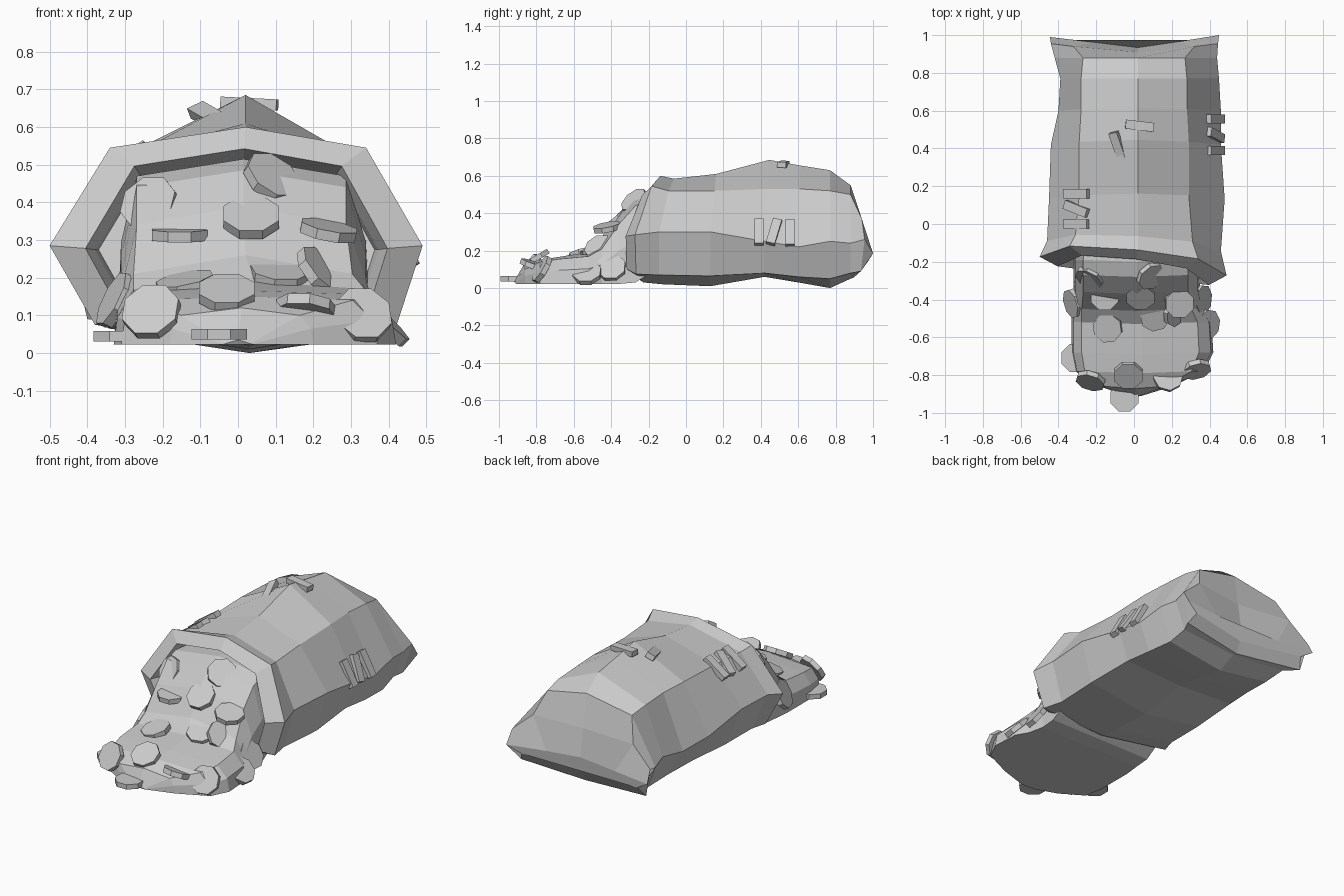
import bpy, math
from mathutils import Vector, Matrix

grey = bpy.data.materials.new("plain grey")
grey.diffuse_color = (0.6, 0.6, 0.6, 1)


def make(name, verts, faces):
    me = bpy.data.meshes.new(name)
    me.from_pydata(verts, [], faces)
    me.materials.append(grey)
    ob = bpy.data.objects.new(name, me)
    bpy.context.collection.objects.link(ob)
    return ob


def loft(name, rings, cap_start=True):
    """Skin closed rings of equal size, running from front to back."""
    n = len(rings[0])
    verts = [p for r in rings for p in r]
    faces = []
    for i in range(len(rings) - 1):
        for j in range(n):
            k = (j + 1) % n
            faces.append((i*n + j, i*n + k, (i+1)*n + k, (i+1)*n + j))
    if cap_start:
        faces.append(tuple(reversed(range(n))))
    faces.append(tuple(range((len(rings) - 1)*n, len(rings)*n)))
    return make(name, verts, faces)


# Sack: y at base, lean, skew, left x, right x, side z, shoulder x, shoulder z, top z, low z, bottom z
rows = [
    (-.225, .09, .10, -.50, .49, .285, .34, .545, .60, .075, .03),
    (-.12, .06, .06, -.46, .46, .30, .31, .52, .585, .07, .02),
    (.13, .03, 0, -.45, .48, .30, .29, .52, .61, .065, .01),
    (.42, .02, 0, -.44, .46, .25, .29, .53, .685, .08, .06),
    (.60, .01, 0, -.40, .46, .22, .28, .53, .655, .06, .03),
    (.77, 0, 0, -.39, .45, .25, .28, .52, .63, .05, .0),
    (.88, 0, 0, -.42, .44, .24, .27, .50, .55, .08, .05),
]


def ring(y, lean, skew, xl, xr, zs, xu, zu, zt, zl, zb):
    pts = [(xl, zs), (-xu, zu), (.02, zt), (xu, zu), (xr, zs),
           (xr * .86, zl), (.03, zb), (xl * .76, zl)]
    return [Vector((x, y + lean * max(0, z - .28) / .32 - skew * x, z)) for x, z in pts]


outer = [ring(*r) for r in rows]
# Pinched back seam with two pointed corners
outer.append([Vector(p) for p in [
    (-.44, .955, .26), (-.32, .94, .37), (.02, .91, .36), (.32, .94, .37),
    (.445, .955, .26), (.40, .935, .09), (.02, .895, .055), (-.40, .935, .09)]])
outer.append([Vector(p) for p in [
    (-.445, .99, .19), (-.22, .963, .195), (.02, .934, .20), (.22, .963, .195),
    (.45, 1, .185), (.37, .975, .145), (.02, .928, .12), (-.37, .975, .145)]])
# Folded rim and inner lining
centre = Vector((.0, 0, .24))


def inner(sx, sz, dy):
    return [Vector((p.x * sx, p.y + dy, max(.035, centre.z + (p.z - centre.z) * sz)))
            for p in outer[0]]


lining = [inner(.74, .76, .08), inner(.76, .76, .03), inner(.81, .84, -.05)]
loft("sack", lining + outer)

# Spilled heap: y of the base, left and right x, crest heights, base height
heap_rows = [
    (-.91, -.04, .04, .025, .035, .022),
    (-.86, -.18, .20, .10, .12, .022),
    (-.78, -.31, .37, .14, .15, .022),
    (-.68, -.33, .42, .155, .165, .022),
    (-.52, -.33, .41, .17, .19, .022),
    (-.45, -.33, .37, .21, .26, .022),
    (-.36, -.32, .35, .34, .39, .022),
    (-.27, -.32, .35, .44, .485, .03),
    (-.19, -.32, .35, .47, .515, .08),
    (-.05, -.30, .33, .47, .515, .10),
]
heap = []
for y, xl, xr, z1, z2, zb in heap_rows:
    c = (xl + xr) / 2
    mid = zb + (z1 - zb) * .55
    heap.append([Vector(p) for p in [
        (xl, y, zb), (xl * .97, y, mid), (xl * .84, y, z1),
        (c, y - .01, z2), (xr * .82, y, z1), (xr * .97, y, mid), (xr, y, zb)]])
loft("spilled_heap", heap)

# Coins: position, facing direction
coins = [
    ((-.31, -.71, .045), (0, 0, 1)), ((-.05, -.918, .05), (0, 0, 1)),
    ((.18, -.81, .12), (.1, .35, 1)), ((-.23, -.83, .11), (-.3, -1, .6)),
    ((.33, -.77, .10), (.25, -1, .6)), ((-.03, -.80, .16), (0, -.6, 1)),
    ((-.14, -.55, .185), (-.2, -.25, 1)), ((.11, -.49, .21), (.1, -.4, 1)),
    ((.22, -.465, .215), (.8, -.4, .7)), ((.39, -.53, .08), (.7, -.1, .7)),
    ((-.325, -.42, .14), (-1, -.3, .5)), ((.36, -.40, .11), (1, -.1, .6)),
    ((.035, -.385, .36), (0, -.8, 1)), ((.09, -.275, .465), (.5, -.6, .7)),
    ((-.155, -.38, .315), (0, -.1, 1)), ((.24, -.42, .325), (.2, -.2, 1)),
    ((-.235, -.285, .395), (-.4, -.8, .5)),
]
SIDES, R, H = 8, .08, .014
for i, (pos, facing) in enumerate(coins):
    m = Matrix.Translation(pos) @ Vector(facing).to_track_quat('Z', 'Y').to_matrix().to_4x4()
    rings = [[m @ Vector((R * math.cos(a), R * math.sin(a), z))
              for a in (math.tau * (j + .5) / SIDES for j in range(SIDES))]
             for z in (-H, H)]
    loft(f"coin_{i + 1}", rings)

# Stitches: position, long direction, outward direction
stitches = [
    ((-.305, .00, .505), (1, 0, .7), (-.6, 0, 1)),
    ((-.305, .08, .505), (1, -.4, .7), (-.6, 0, 1)),
    ((-.305, .16, .51), (1, 0, .7), (-.6, 0, 1)),
    ((.03, .52, .662), (1, -.12, -.05), (.05, 0, 1)),
    ((-.085, .415, .632), (-.35, 1, .2), (-.45, -.1, 1)),
    ((.432, .39, .30), (-.55, 0, 1), (1, 0, .55)),
    ((.432, .47, .30), (-.55, .3, 1), (1, 0, .55)),
    ((.432, .555, .295), (-.55, 0, 1), (1, 0, .55)),
]
for i, (pos, along, out) in enumerate(stitches):
    a = Vector(along).normalized()
    b = Vector(out).cross(a).normalized()
    c = a.cross(b)
    rings = [[Vector(pos) + a * s + b * u * .024 + c * w * .015
              for u, w in ((-1, -1), (1, -1), (1, 1), (-1, 1))] for s in (-.075, .075)]
    loft(f"stitch_{i + 1}", rings)
